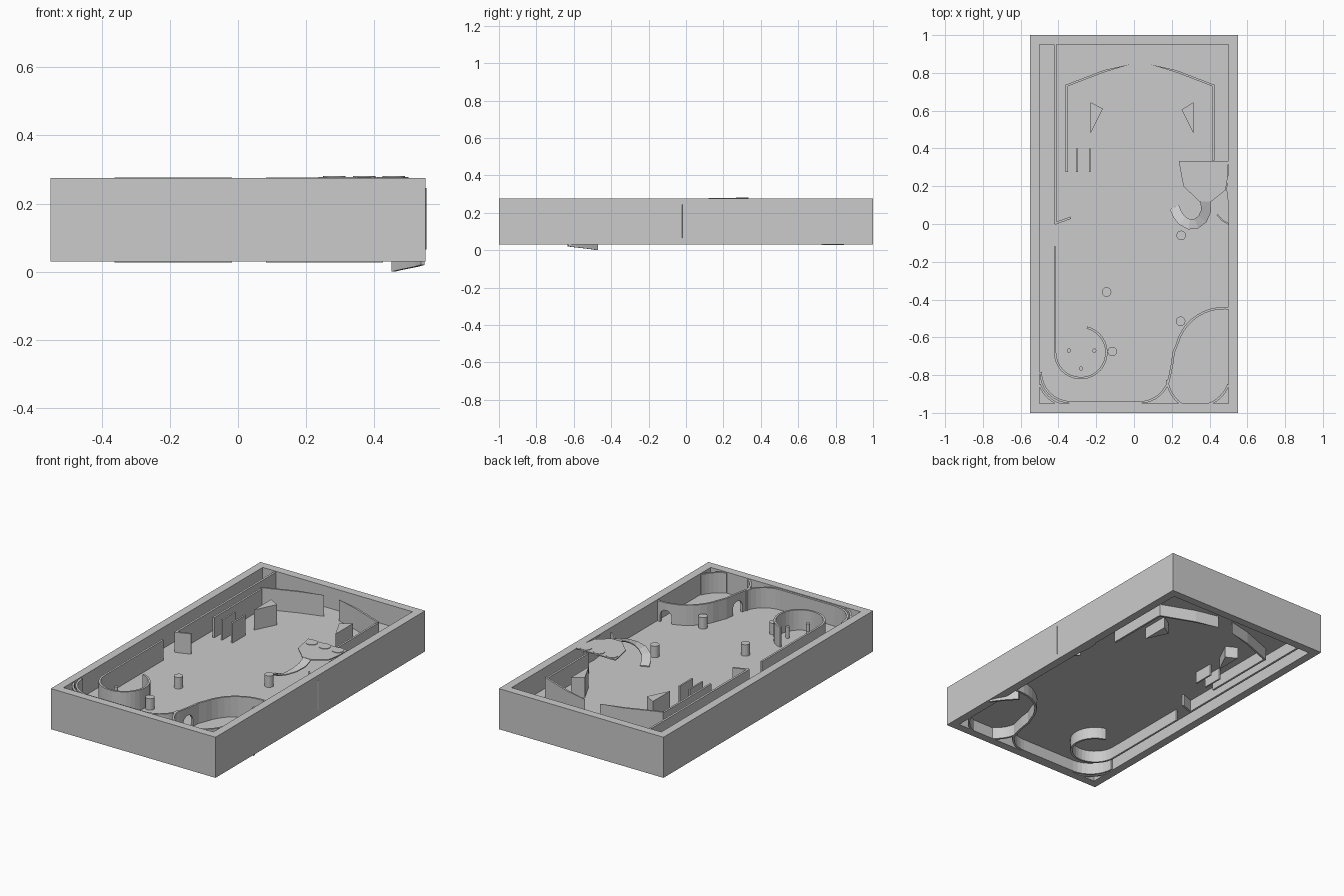
import bpy, bmesh
from math import sin, cos, pi, radians
from mathutils import Vector

if "Cube" in bpy.data.objects:
    bpy.data.objects.remove(bpy.data.objects["Cube"])

LOW, HIGH, FLOOR = 0.03, 0.27, 0.148


def finish(name, bm):
    bmesh.ops.recalc_face_normals(bm, faces=bm.faces)
    me = bpy.data.meshes.new(name)
    bm.to_mesh(me)
    bm.free()
    ob = bpy.data.objects.new(name, me)
    bpy.context.collection.objects.link(ob)
    return ob


def prism(name, pts, z0, z1):
    """Vertical extrusion of a plan outline."""
    bm = bmesh.new()
    a = [bm.verts.new((x, y, z0)) for x, y in pts]
    b = [bm.verts.new((x, y, z1)) for x, y in pts]
    n = len(pts)
    bm.faces.new(a)
    bm.faces.new(b)
    for i in range(n):
        bm.faces.new((a[i], a[(i + 1) % n], b[(i + 1) % n], b[i]))
    return finish(name, bm)


def box(name, x0, x1, y0, y1, z0, z1):
    return prism(name, [(x0, y0), (x1, y0), (x1, y1), (x0, y1)], z0, z1)


def disc(name, x, y, r, z0, z1, n=20):
    return prism(name, arc(x, y, r, 0, 360 - 360 / n, n - 1), z0, z1)


def arc(cx, cy, r, a0, a1, n):
    return [(cx + r * cos(radians(a0 + (a1 - a0) * i / n)),
             cy + r * sin(radians(a0 + (a1 - a0) * i / n))) for i in range(n + 1)]


def rail(name, pts, width=0.012, z0=LOW, z1=HIGH, rise0=0, rise1=0):
    """Rectangular strip along a plan path; rise0/rise1 slope bottom/top."""
    bm = bmesh.new()
    p = [Vector(q) for q in pts]
    n = len(p)
    rings = []
    for i in range(n):
        d0 = (p[i] - p[max(i - 1, 0)]) if i else p[1] - p[0]
        d1 = (p[i + 1] - p[i]) if i < n - 1 else d0
        d0, d1 = d0.normalized(), d1.normalized()
        t = (d0 + d1).normalized()
        s = Vector((-t.y, t.x)) * (width / 2 / max(t.dot(d0), 0.4))
        f = i / (n - 1)
        lo, hi = z0 + rise0 * f, z1 + rise1 * f
        rings.append([bm.verts.new((*(p[i] + k * s), z))
                      for k, z in ((-1, lo), (1, lo), (1, hi), (-1, hi))])
    for a, b in zip(rings, rings[1:]):
        for j in range(4):
            bm.faces.new((a[j], a[(j + 1) % 4], b[(j + 1) % 4], b[j]))
    bm.faces.new(rings[0])
    bm.faces.new(rings[-1])
    return finish(name, bm)


# Cabinet frame (open ring) and play floor
bm = bmesh.new()
loops = []
for hx, hy in ((0.55, 1.0), (0.5, 0.95)):
    for z in (LOW, 0.275):
        loops.append([bm.verts.new((sx * hx, sy * hy, z))
                      for sx, sy in ((-1, -1), (1, -1), (1, 1), (-1, 1))])
for a, b in ((0, 1), (1, 3), (3, 2), (2, 0)):
    for i in range(4):
        j = (i + 1) % 4
        bm.faces.new((loops[a][i], loops[a][j], loops[b][j], loops[b][i]))
finish("cabinet_frame", bm)
box("play_floor", -0.52, 0.52, -0.97, 0.97, 0.1, FLOOR)

# Left shooter lane: upper wall, lip, lower wall ending in a spiral cup
box("lane_wall", -0.424, -0.411, 0.0, 0.95, LOW, HIGH)
rail("lane_lip", [(-0.42, 0.002), (-0.335, 0.033)])
rail("spiral_rail", [(-0.418, -0.12)] + arc(-0.282, -0.68, 0.136, 180, 436, 24))

# Outer orbit rail sweeping along the front and up around the right pocket
orbit = rail("orbit_rail",
             arc(-0.334, -0.784, 0.16, 180, 270, 8)
             + arc(0.03, -0.784, 0.16, 270, 352, 8)
             + [(0.202, -0.74), (0.21, -0.68)]
             + arc(0.475, -0.70, 0.255, 165, 88, 9) + [(0.505, -0.447)])


def arch_cutter(name, x, y, along_x):
    """Round-topped doorway cutter through a rail."""
    prof = [(-0.035, 0.14)] + [(-0.035 * cos(pi * i / 8), 0.19 + 0.035 * sin(pi * i / 8))
                               for i in range(9)] + [(0.035, 0.14)]
    bm = bmesh.new()
    ends = []
    for d in (-0.04, 0.04):
        ends.append([bm.verts.new((x + d, y + u, z) if along_x else (x + u, y + d, z))
                     for u, z in prof])
    n = len(prof)
    for i in range(n):
        j = (i + 1) % n
        bm.faces.new((ends[0][i], ends[0][j], ends[1][j], ends[1][i]))
    bm.faces.new(ends[0])
    bm.faces.new(ends[1])
    cut = finish(name, bm)
    cut.hide_render = True
    cut.hide_set(True)
    mod = orbit.modifiers.new(name, 'BOOLEAN')
    mod.operation = 'DIFFERENCE'
    mod.object = cut


arch_cutter("side_doorway_cutter", 0.2, -0.765, True)
arch_cutter("upper_doorway_cutter", 0.445, -0.45, False)

# Rounded corner deflectors in the front corners and the pocket
rail("left_corner_deflector", arc(-0.335, -0.79, 0.175, 200, 250, 6))
rail("right_corner_deflector", arc(0.335, -0.79, 0.175, 340, 290, 6))
rail("pocket_deflector", arc(0.35, -0.81, 0.175, 185, 235, 6))

# Scoop under the pocket
rail("pocket_scoop", [(0.455, -0.475), (0.475, -0.505), (0.5, -0.545), (0.525, -0.59), (0.542, -0.63)],
     0.012, 0.0, 0.14, 0.02)

# Upper guides, mirrored about x = 0.032
for side, s, start in (("left", -1, 0.275), ("right", 1, 0.335)):
    def m(x):
        return 0.032 + s * x
    rail(side + "_lane_guide", [(m(0.388), start), (m(0.388), 0.735)])
    prism(side + "_top_guide", [(m(0.394), 0.725), (m(0.394), 0.737), (m(0.19), 0.815),
                                (m(0.05), 0.846), (m(0.19), 0.803)], LOW - 0.003, 0.276)
    prism(side + "_triangle_bumper", [(m(0.262), 0.645), (m(0.197), 0.61), (m(0.262), 0.48)]
          if s < 0 else [(m(0.283), 0.645), (m(0.22), 0.605), (m(0.283), 0.478)], LOW, HIGH)

# Rollover lane fins
for i, x in enumerate((-0.302, -0.234)):
    box(f"lane_fin_{i}", x - 0.005, x + 0.005, 0.275, 0.4, LOW, HIGH)

# Posts and small pins
for i, (x, y) in enumerate(((0.25, -0.06), (-0.145, -0.36), (0.247, -0.515), (-0.115, -0.675))):
    disc(f"post_{i}", x, y, 0.025, 0.12, 0.217)
for i, (x, y) in enumerate(((-0.345, -0.67), (-0.21, -0.67), (-0.28, -0.765))):
    disc(f"cup_pin_{i}", x, y, 0.011, 0.12, 0.217, 12)

# Raised plate with three targets and a curved ramp down to the floor
prism("upper_plate", [(0.237, 0.333), (0.5, 0.333), (0.495, 0.24), (0.485, 0.18), (0.41, 0.12),
                      (0.345, 0.12), (0.262, 0.2), (0.25, 0.26)], 0.272, 0.278)
for i in range(3):
    disc(f"plate_target_{i}", 0.283 + i * 0.087, 0.3, 0.033, 0.27, 0.281, 24)
rail("curved_ramp", [(0.377, 0.125), (0.382, 0.07), (0.363, 0.027), (0.33, 0.002), (0.292, -0.002),
                     (0.255, 0.018), (0.23, 0.05), (0.213, 0.09)],
     0.052, 0.272, 0.278, -0.122, -0.122)

# Right wall guides beside the ramp
prism("wall_wedge", [(0.5, 0.1), (0.502, 0.26), (0.494, 0.25), (0.49, 0.18)], LOW, HIGH)
rail("ramp_side_guide", [(0.44, 0.05), (0.465, 0.022), (0.5, 0.0), (0.551, -0.024)], 0.008, 0.065, 0.245)
